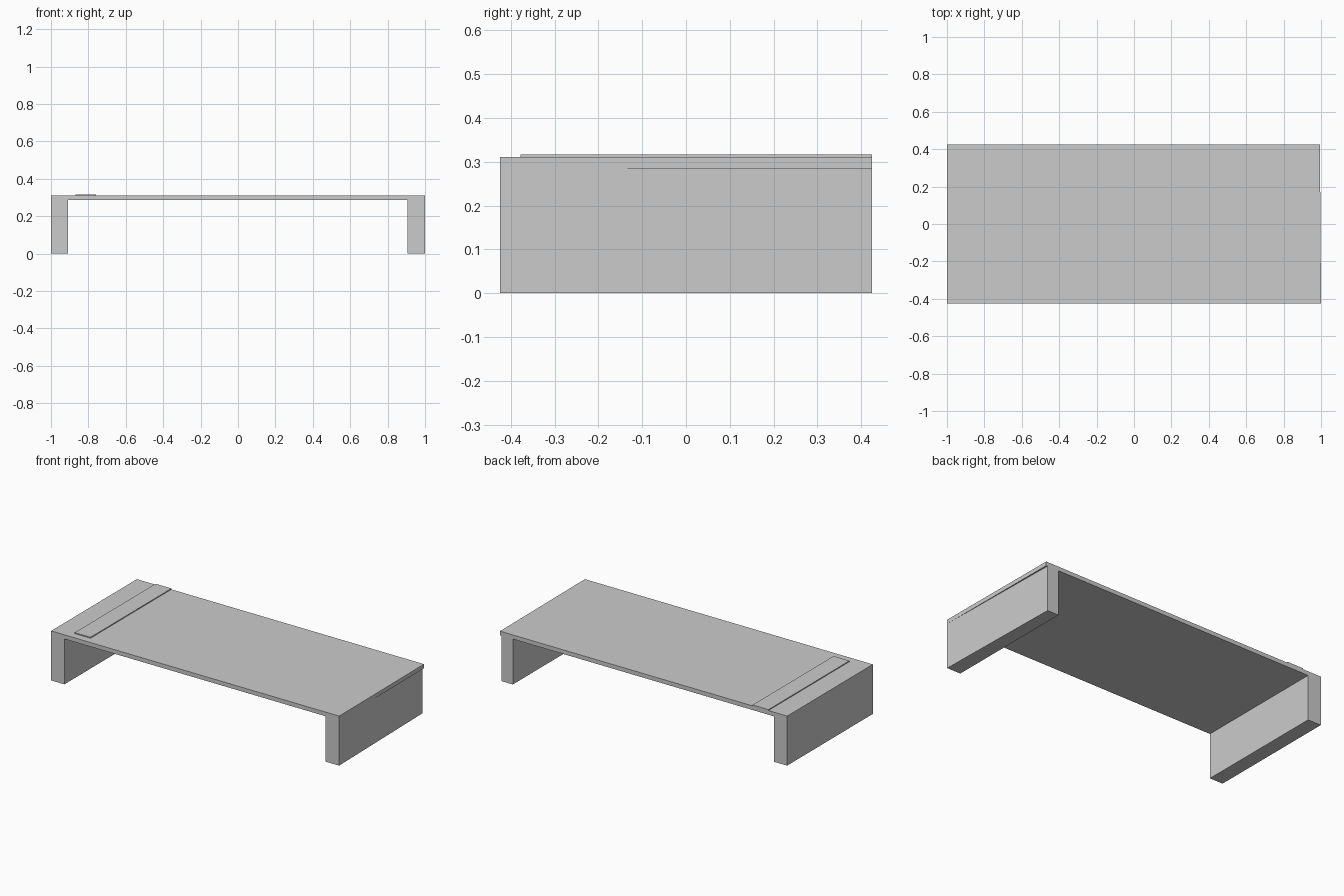
import bpy, bmesh

if "Cube" in bpy.data.objects:
    bpy.data.objects.remove(bpy.data.objects["Cube"])

Y = 0.425          # half depth
TOP, UNDER = 0.311, 0.285


def slab(name, outline, z0, z1):
    """Extrude a plan outline (counter-clockwise x, y points) from z0 to z1."""
    bm = bmesh.new()
    base = bm.faces.new([bm.verts.new((x, y, z0)) for x, y in outline])
    ext = bmesh.ops.extrude_face_region(bm, geom=[base], use_keep_orig=True)
    verts = [v for v in ext["geom"] if isinstance(v, bmesh.types.BMVert)]
    bmesh.ops.translate(bm, verts=verts, vec=(0, 0, z1 - z0))
    bmesh.ops.recalc_face_normals(bm, faces=bm.faces)
    mesh = bpy.data.meshes.new(name)
    bm.to_mesh(mesh)
    bm.free()
    obj = bpy.data.objects.new(name, mesh)
    bpy.context.collection.objects.link(obj)
    return obj


def plan(x0, x1, y0=-Y, y1=Y, x1_back=None):
    """Four-sided plan; the right edge may sit further in at the back."""
    return [(x0, y0), (x1, y0), (x1 if x1_back is None else x1_back, y1), (x0, y1)]


# Table top, its right edge very slightly skewed
slab("table_top", plan(-1, 1, x1_back=0.994), UNDER, TOP)

# Slab legs; the right one tapers towards the back
slab("left_leg", plan(-1, -0.908), 0, UNDER)
slab("right_leg", plan(0.905, 1, x1_back=0.984), 0, UNDER)

# Thin raised strip across the left end
slab("top_strip", plan(-0.87, -0.76, y0=-0.378), TOP, 0.317)
